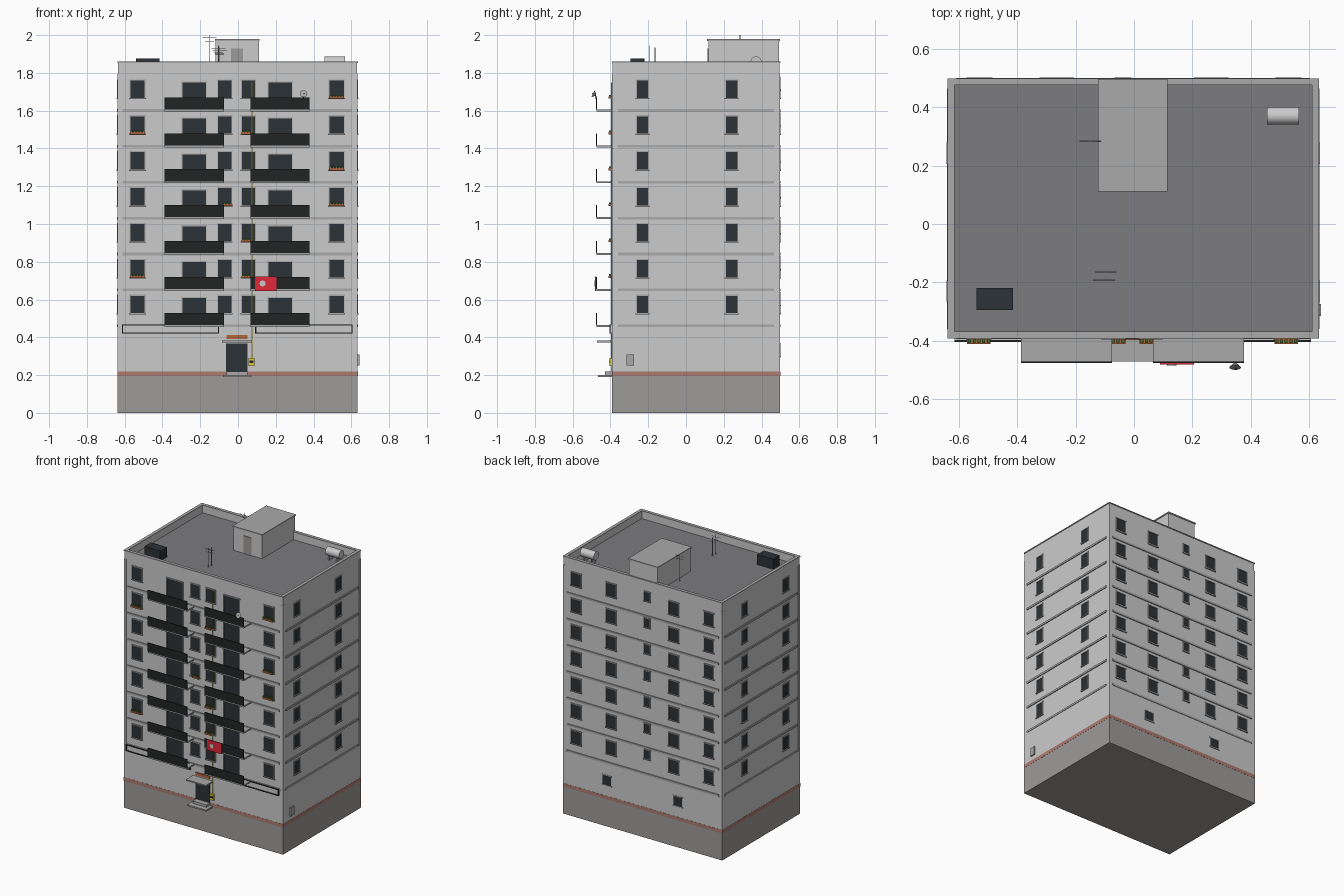
import bpy, bmesh, math
from mathutils import Matrix, Vector

if "Cube" in bpy.data.objects:
    bpy.data.objects.remove(bpy.data.objects["Cube"])

def mat(name, r, g, b):
    m = bpy.data.materials.new(name)
    m.diffuse_color = (r, g, b, 1)
    m.use_nodes = True
    m.node_tree.nodes["Principled BSDF"].inputs["Base Color"].default_value = m.diffuse_color
    return m

GLASS = mat("dark_glass", .025, .032, .038)
BLACK = mat("rail_black", .016, .018, .017)
STONE = mat("plinth_grey", .34, .33, .32)
DECK = mat("roof_dark", .2, .2, .21)
BRICK = mat("brick_band", .42, .2, .16)
TRIM = mat("trim_grey", .4, .4, .4)
ORANGE = mat("planter_clay", .45, .13, .04)
GREEN = mat("plant_green", .06, .16, .03)
YELLOW = mat("gas_yellow", .75, .6, .04)
RED = mat("sign_red", .75, .02, .04)

def finish(name, bm, m):
    me = bpy.data.meshes.new(name)
    bm.to_mesh(me)
    bm.free()
    ob = bpy.data.objects.new(name, me)
    bpy.context.collection.objects.link(ob)
    if m:
        me.materials.append(m)
    return ob

def boxes(name, items, m=None):
    """One object from boxes given as (x0, x1, y0, y1, z0, z1)."""
    bm = bmesh.new()
    for x0, x1, y0, y1, z0, z1 in items:
        mx = Matrix.Translation(((x0+x1)/2, (y0+y1)/2, (z0+z1)/2))
        bmesh.ops.create_cube(bm, size=1, matrix=mx @ Matrix.Diagonal((x1-x0, y1-y0, z1-z0, 1)))
    return finish(name, bm, m)

def rods(name, items, m=None, sides=8):
    """One object from cylinders given as (start, end, r_start, r_end)."""
    bm = bmesh.new()
    for a, b, r0, r1 in items:
        a, b = Vector(a), Vector(b)
        d = b - a
        mx = Matrix.Translation((a+b)/2) @ d.to_track_quat('Z', 'Y').to_matrix().to_4x4()
        bmesh.ops.create_cone(bm, cap_ends=True, segments=sides, radius1=r0, radius2=r1,
                              depth=d.length, matrix=mx)
    ob = finish(name, bm, m)
    for p in ob.data.polygons:
        p.use_smooth = len(p.vertices) == 4
    return ob

def ring(x0, x1, y0, y1, z0, z1, t):
    return [(x0, x1, y0, y0+t, z0, z1), (x0, x1, y1-t, y1, z0, z1),
            (x0, x0+t, y0+t, y1-t, z0, z1), (x1-t, x1, y0+t, y1-t, z0, z1)]

X0, X1, Y0, Y1 = -.635, .63, -.388, .495       # wall planes
FLOORS = [.46 + .19*i for i in range(7)]

def on_wall(side, c, w, z0, z1, out, inn=.01):
    """Box lying on a wall: c is its centre along the wall, out its projection."""
    a, b = c - w/2, c + w/2
    return {'F': (a, b, Y0-out, Y0+inn, z0, z1), 'B': (a, b, Y1-inn, Y1+out, z0, z1),
            'L': (X0-out, X0+inn, a, b, z0, z1), 'R': (X1-inn, X1+out, a, b, z0, z1)}[side]

# Main volumes
boxes("plinth", [(X0-.003, X1+.003, Y0-.003, Y1+.003, 0, .195)], STONE)
boxes("brick_course", [(X0-.004, X1+.004, Y0-.004, Y1+.004, .195, .22)], BRICK)
boxes("ground_floor_wall", [(X0-.003, X1+.003, Y0-.003, Y1+.003, .22, .455)])
boxes("upper_wall", [(X0, X1, Y0, Y1, .455, 1.797)])
boxes("roof_deck", [(X0+.01, X1-.01, Y0+.01, Y1-.01, 1.79, 1.802)], DECK)
boxes("parapet", ring(X0, X1, Y0, Y1, 1.797, 1.853, .017))
boxes("parapet_cap", ring(X0-.004, X1+.004, Y0-.004, Y1+.004, 1.853, 1.86, .023), TRIM)

# Floor bands and slim corner strips
bands, corners = [], []
for z in FLOORS:
    for s in 'FB':
        bands.append(on_wall(s, -.003, 1.215, z-.006, z+.008, .006))
    for s in 'LR':
        bands.append(on_wall(s, .053, .825, z-.006, z+.008, .006))
boxes("floor_bands", bands, TRIM)
for x in (X0, X1):
    for y in (Y0, Y1):
        corners.append((x-.003 if x < 0 else x-.015, x+.015 if x < 0 else x+.003,
                        y-.003 if y < 0 else y-.015, y+.015 if y < 0 else y+.003, .455, 1.797))
boxes("corner_strips", corners)

# Windows: pane, sill, lintel and side jambs
panes, frames = [], []
def window(s, c, w, z0, z1, sill=True):
    panes.append(on_wall(s, c, w, z0, z1, .002))
    frames.append(on_wall(s, c, w+.012, z1, z1+.006, .005))
    if sill:
        frames.append(on_wall(s, c, w+.014, z0-.007, z0, .008))
    for k in (-1, 1):
        frames.append(on_wall(s, c + k*(w/2+.002), .004, z0, z1, .005))

for z in FLOORS:
    for c, w in ((-.532, .076), (.522, .076), (-.07, .07), (.055, .07)):
        window('F', c, w, z+.068, z+.16)
    for c in (-.232, .223):
        window('F', c, .125, z+.008, z+.148, False)
    for s in 'LR':
        for c in (-.23, .242):
            window(s, c, .06, z+.068, z+.16)
    for c in (-.53, -.25, .25, .53):
        window('B', c, .076, z+.068, z+.16)
    window('B', -.038, .045, z+.112, z+.175)
for c in (-.283, .283):
    window('B', c, .068, .3, .365)
panes = [(a-.002, b+.002, c-.002, d+.002, e, f) if e < .4 else (a, b, c, d, e, f)
         for a, b, c, d, e, f in panes]
boxes("window_panes", panes, GLASS)
boxes("window_frames", frames, TRIM)

# Balconies with a solid front rail
BALC = ((-.388, -.075), (.065, .378))
boxes("balcony_slabs", [(a, b, -.473, Y0, z-.004, z+.006) for z in FLOORS for a, b in BALC], TRIM)
boxes("balcony_rails", [(a, b, -.477, -.471, z+.006, z+.07) for z in FLOORS for a, b in BALC], BLACK)

# Flower boxes under some windows: (floor, centre, width)
pots, leaves = [], []
for i, c, w in ((6, .522, .08), (5, -.532, .08), (5, .043, .048), (4, .522, .08), (3, .522, .08),
                (3, -.055, .05), (2, .043, .048), (1, -.532, .08), (1, .043, .048)):
    z = FLOORS[i] + .064
    pots.append((c-w/2, c+w/2, -.411, -.392, z, z+.012))
    n = round(w/.016)
    for k in range(n):
        x = c - w/2 + (k+.5)*w/n
        leaves.append((x-.005, x+.005, -.408, -.396, z+.012, z+.02))
boxes("flower_boxes", pots, ORANGE)
boxes("flower_plants", leaves, GREEN)

# Entrance
boxes("entrance_door", [(-.063, .05, -.394, -.38, .22, .368)], GLASS)
boxes("entrance_canopy", [(-.085, .075, -.472, -.385, .373, .382)], TRIM)
boxes("entrance_plaque", [(-.06, .05, -.398, -.385, .392, .412)], ORANGE)
boxes("entrance_steps", [(-.08, .072, -.466, -.385, .19, .2), (-.06, .05, -.43, -.385, .2, .218)], TRIM)

# Shop fascias: panel inside a dark frame
edge, panel = [], []
for a, b in ((-.615, -.1), (.09, .607)):
    panel.append((a, b, -.4, -.385, .422, .466))
    edge += [(a, b, -.405, -.398, z, z+.006) for z in (.42, .462)]
    edge += [(x, x+.007, -.405, -.398, .42, .468) for x in (a, b-.007)]
boxes("shop_fascia_panels", panel)
boxes("shop_fascia_frames", edge, BLACK)

# Gas meter and riser
boxes("gas_meter", [(.055, .088, -.405, -.385, .248, .29)], YELLOW)
boxes("gas_meter_window", [(.06, .083, -.408, -.403, .265, .277)], BLACK)
rods("gas_riser", [((.074, -.394, .285), (.074, -.394, 1.75), .003, .003)], YELLOW)

# Hanging sign with a plain disc
boxes("hanging_sign", [(.09, .205, -.482, -.476, .645, .722)], RED)
rods("sign_disc", [((.13, -.481, .685), (.13, -.4845, .685), .016, .016)], None, 20)

# Side wall cabinet
boxes("side_cabinet", [(X1, .642, -.315, -.275, .25, .31)], TRIM)

# Satellite dish on the top right balcony
rods("satellite_dish", [((.347, -.492, 1.69), (.347, -.479, 1.684), .02, .006)], TRIM, 16)
rods("dish_arm", [((.347, -.48, 1.685), (.347, -.474, 1.66), .003, .003),
                  ((.347, -.48, 1.678), (.35, -.498, 1.692), .0015, .0015)], BLACK)

# Stair head on the roof
boxes("stair_head", [(-.118, .11, .118, .492, 1.8, 1.97)])
boxes("stair_head_roof", [(-.123, .115, .112, .497, 1.97, 1.979)], TRIM)
boxes("stair_head_door", [(-.036, .026, .114, .12, 1.802, 1.93)], STONE)

# Roof equipment
boxes("roof_unit", [(-.541, -.415, -.295, -.22, 1.8, 1.875)], GLASS)
rods("water_tank", [((.457, .371, 1.857), (.566, .371, 1.857), .03, .03)], None, 24)
boxes("tank_stand", [(x-.005, x+.005, .35, .392, 1.8, 1.832) for x in (.48, .543)], TRIM)
aerials = []
for x, y, top in ((-.15, .285, 2), (-.097, -.165, 1.935), (-.103, -.192, 1.945)):
    aerials.append(((x, y, 1.8), (x, y, top), .0025, .0025))
    for drop, h in ((.015, .037), (.035, .024)):
        aerials.append(((x-h, y, top-drop), (x+h, y, top-drop), .0015, .0015))
rods("aerials", aerials, TRIM, 6)
